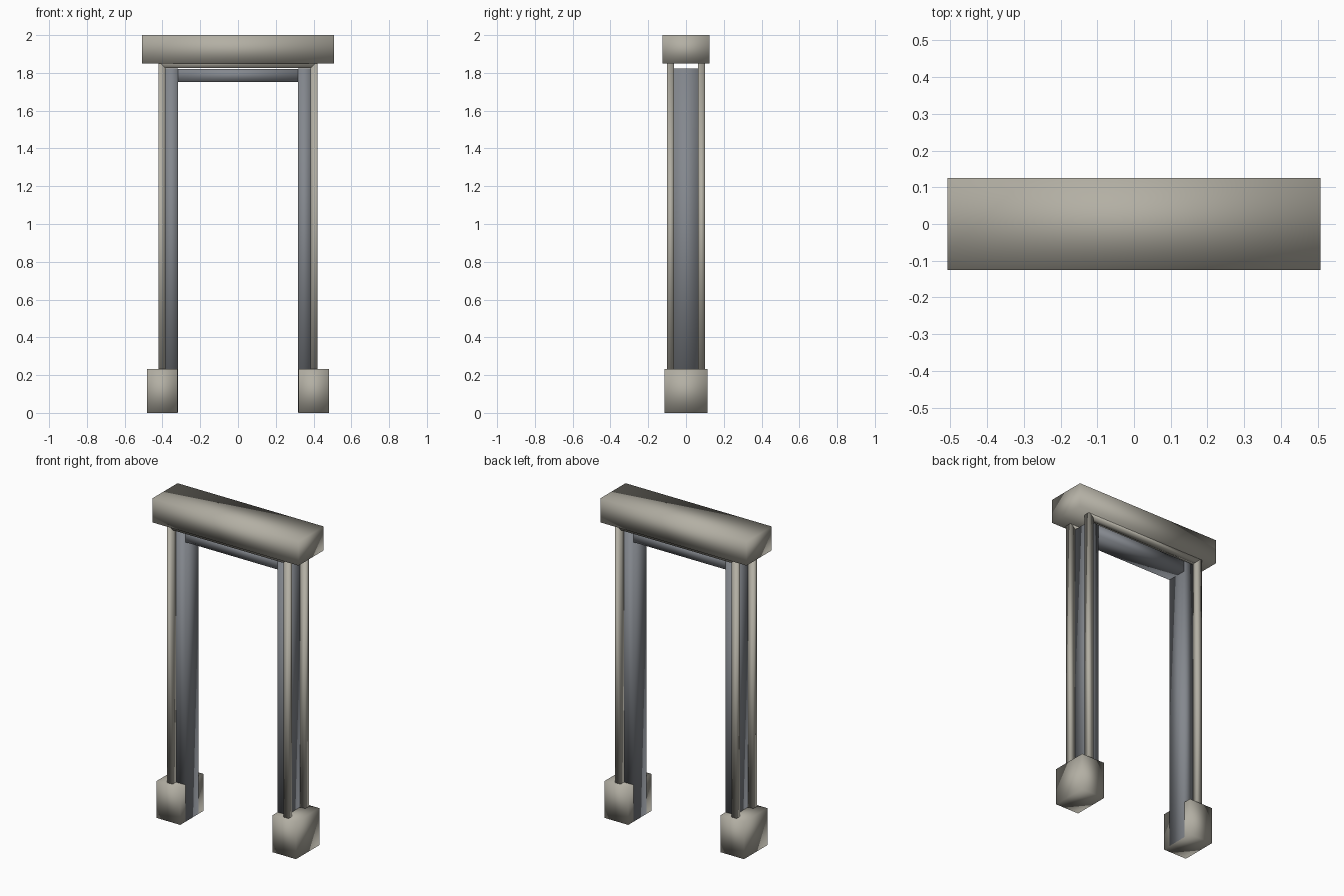
import bpy
import bmesh

cube = bpy.data.objects.get("Cube")
if cube:
    bpy.data.objects.remove(cube, do_unlink=True)


def material(name, color):
    mat = bpy.data.materials.new(name)
    mat.use_nodes = True
    mat.diffuse_color = (*color, 1)
    mat.node_tree.nodes["Principled BSDF"].inputs["Base Color"].default_value = (*color, 1)
    return mat


stone = material("warm grey stone", (0.45, 0.43, 0.37))
slate = material("blue grey slate", (0.23, 0.245, 0.27))


def prism(name, outline, y0, y1, mat):
    """Extrude an outline in the xz plane from y0 to y1, softly shaded."""
    bm = bmesh.new()
    face = bm.faces.new([bm.verts.new((x, y0, z)) for x, z in outline])
    grown = bmesh.ops.extrude_face_region(bm, geom=[face])["geom"]
    verts = [g for g in grown if isinstance(g, bmesh.types.BMVert)]
    bmesh.ops.translate(bm, vec=(0, y1 - y0, 0), verts=verts)
    bmesh.ops.recalc_face_normals(bm, faces=bm.faces)
    for f in bm.faces:
        f.smooth = True
    mesh = bpy.data.meshes.new(name)
    bm.to_mesh(mesh)
    bm.free()
    mesh.materials.append(mat)
    obj = bpy.data.objects.new(name, mesh)
    bpy.context.collection.objects.link(obj)
    return obj


def box(name, x, y, z, mat):
    x0, x1 = sorted(x)
    outline = [(x0, z[0]), (x1, z[0]), (x1, z[1]), (x0, z[1])]
    return prism(name, outline, *y, mat)


# Cap beam across the top
box("lintel", (-0.507, 0.507), (-0.125, 0.125), (1.85, 2.0), stone)

# Foot blocks and inner jambs
for side, s in (("left", 1), ("right", -1)):
    box(side + "_base", (s * 0.32, s * 0.483), (-0.115, 0.115), (0, 0.232), stone)
    box(side + "_jamb", (s * 0.318, s * 0.386), (-0.065, 0.065), (0.002, 1.822), slate)

# Inner head between the jambs
box("head_panel", (-0.319, 0.319), (-0.065, 0.065), (1.753, 1.821), slate)

# Trim frames on both faces, mitred at the top corners
INNER, OUTER, UNDER, TOP, FOOT = 0.384, 0.421, 1.825, 1.862, 0.2
for face, y in (("front", (-0.1, -0.064)), ("back", (0.064, 0.1))):
    for side, s in (("left", 1), ("right", -1)):
        prism(f"{face}_{side}_trim_post",
              [(s * INNER, FOOT), (s * OUTER, FOOT), (s * OUTER, TOP), (s * INNER, UNDER)],
              *y, stone)
    prism(face + "_trim_head",
          [(-INNER, UNDER), (INNER, UNDER), (OUTER, TOP), (-OUTER, TOP)], *y, stone)
